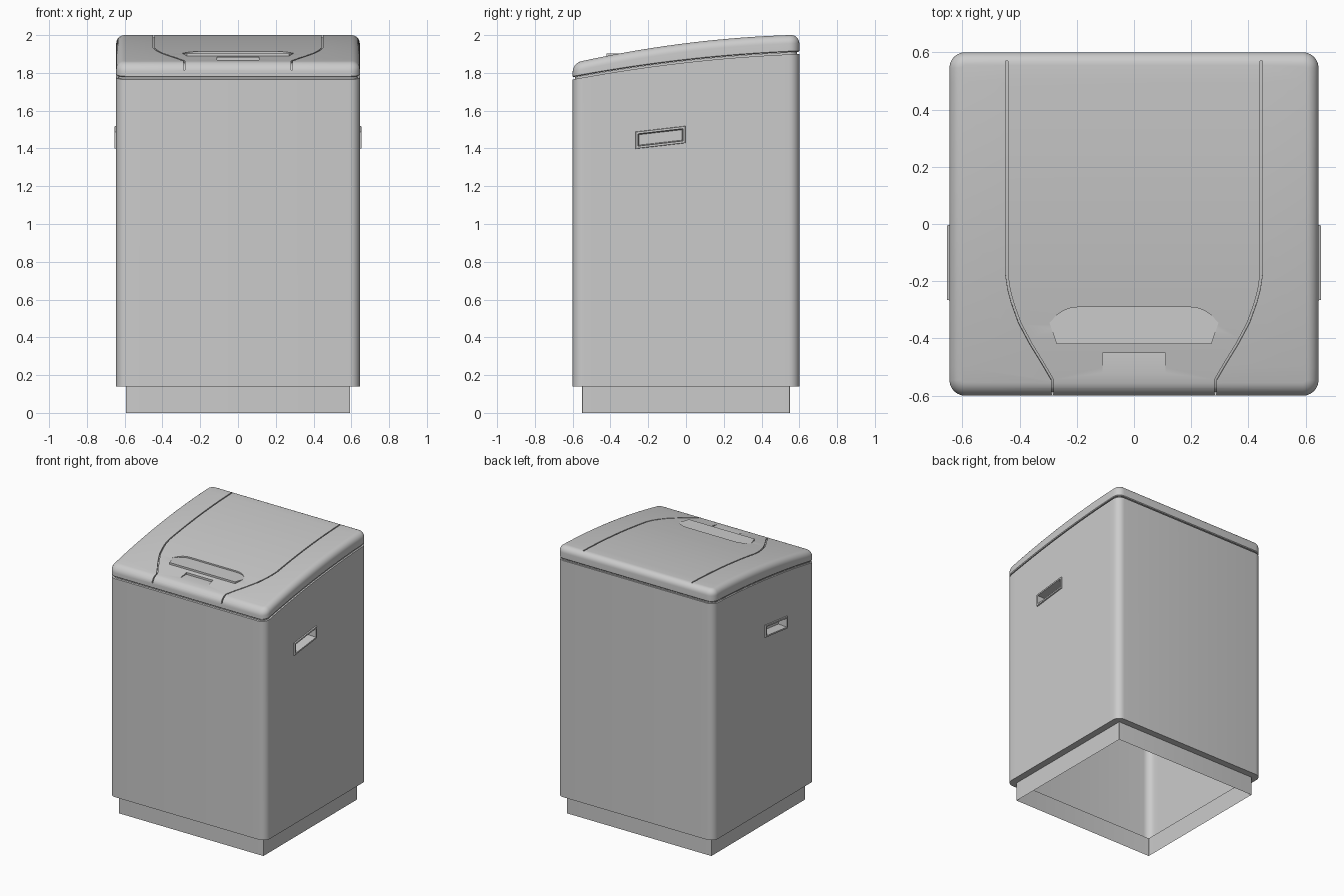
import bpy, bmesh, math
from mathutils import Vector

if "Cube" in bpy.data.objects:
    bpy.data.objects.remove(bpy.data.objects["Cube"])

HX, HY, RC, RF = 0.645, 0.60, 0.055, 0.045


def top(y):
    return 1.957 + 0.125 * y - 0.085 * y * y


def seam(y):
    return 1.867 + 0.1125 * y - 0.0625 * y * y


def finish(bm, name, smooth=True):
    bmesh.ops.recalc_face_normals(bm, faces=bm.faces)
    me = bpy.data.meshes.new(name)
    bm.to_mesh(me)
    bm.free()
    ob = bpy.data.objects.new(name, me)
    bpy.context.collection.objects.link(ob)
    if smooth:
        shade(ob)
    return ob


def activate(ob):
    bpy.ops.object.select_all(action='DESELECT')
    ob.select_set(True)
    bpy.context.view_layer.objects.active = ob


def shade(ob):
    activate(ob)
    bpy.ops.object.shade_smooth_by_angle(angle=math.radians(30))


def rounded(hx, hy, r, n=6):
    pts = []
    for k, (sx, sy) in enumerate([(1, 1), (-1, 1), (-1, -1), (1, -1)]):
        for i in range(n + 1):
            a = math.pi / 2 * (k + i / n)
            pts.append((sx * (hx - r) + r * math.cos(a), sy * (hy - r) + r * math.sin(a)))
    return pts


def loft(bm, loops, cap_start=True, cap_end=True):
    rows = [[bm.verts.new(p) for p in loop] for loop in loops]
    for a, b in zip(rows, rows[1:]):
        for i in range(len(a)):
            j = (i + 1) % len(a)
            bm.faces.new((a[i], a[j], b[j], b[i]))
    if cap_start:
        bm.faces.new(rows[0])
    if cap_end:
        bm.faces.new(rows[-1])


def cut(bm, faces, co, no):
    geom = set(faces)
    for f in faces:
        geom.update(f.edges)
        geom.update(f.verts)
    bmesh.ops.bisect_plane(bm, geom=list(geom), plane_co=co, plane_no=no, dist=1e-5)


def shell(rings, cap_start):
    """Stack of rounded rectangles; each ring's height is a function of y."""
    bm = bmesh.new()
    loft(bm, [[(x, y, i) for x, y in rounded(*r[:3])] for i, r in enumerate(rings)], cap_start)
    for k in range(-10, 11):
        cut(bm, bm.faces[:], (0, k * 0.05, 0), (0, 1, 0))
    for v in bm.verts:
        v.co.z = rings[round(v.co.z)][3](v.co.y)
    return bm


# side handle outline, slanted
YC, SLOPE = -0.135, 0.115
Y0, Y1, Z0, Z1 = -0.255, -0.015, 1.425, 1.492


def slanted(x, m):
    return [(x, y, z + SLOPE * (y - YC)) for y, z in
            [(Y0 - m, Z0 - m), (Y1 + m, Z0 - m), (Y1 + m, Z1 + m), (Y0 - m, Z1 + m)]]


# cabinet with plinth, open underneath
bm = shell([(0.594, 0.55, 0.002, lambda y: 0.0),
            (0.594, 0.55, 0.002, lambda y: 0.14),
            (HX, HY, RC, lambda y: 0.14),
            (HX, HY, RC, lambda y: seam(y) - 0.012),
            (HX - 0.012, HY - 0.012, RC - 0.012, lambda y: seam(y) - 0.012),
            (HX - 0.012, HY - 0.012, RC - 0.012, lambda y: seam(y) - 0.001)], False)
# openings for the side handles
for co, no in [((0, Y0, 0), (0, 1, 0)), ((0, Y1, 0), (0, 1, 0)),
               ((0, YC, Z0), (0, -SLOPE, 1)), ((0, YC, Z1), (0, -SLOPE, 1))]:
    cut(bm, [f for f in bm.faces if all(abs(v.co.x) > HX - 1e-4 for v in f.verts)], co, no)
hole = []
for f in bm.faces:
    c = f.calc_center_median()
    if abs(c.x) > HX - 1e-4 and Y0 < c.y < Y1 and Z0 < c.z - SLOPE * (c.y - YC) < Z1:
        hole.append(f)
bmesh.ops.delete(bm, geom=hole, context='FACES')
finish(bm, "cabinet")

# recessed side handles with raised rim
for side, s in (("right", 1), ("left", -1)):
    bm = bmesh.new()
    loft(bm, [slanted(s * x, m) for x, m in
              [(0.643, 0.012), (0.654, 0.010), (0.654, -0.001), (0.585, -0.006)]], False)
    finish(bm, side + "_side_handle", False)

# lid with rounded top edge
rings = [(HX - 0.005, HY - 0.005, RC - 0.005, seam), (HX, HY, RC, lambda y: seam(y) + 0.005)]
for i in range(9):
    a = math.pi / 2 * i / 8
    ins, drop = RF * (1 - math.cos(a)), RF * (1 - math.sin(a))
    rings.append((HX - ins, HY - ins, RC - ins, lambda y, d=drop: top(y) - d))
lid = finish(shell(rings, True), "lid", False)


def groove(s):
    """Thin cutter following the door seam over the lid and down its front."""
    plan = [(0.445, 0.57 - 0.0745 * i) for i in range(11)]
    plan += [(0.437, -0.23), (0.425, -0.275), (0.40, -0.345), (0.36, -0.42), (0.32, -0.485), (0.285, -0.545)]
    pts = [(Vector((s * x, y, top(y))), Vector((0, -0.125 + 0.17 * y, 1)).normalized()) for x, y in plan]
    for deg in (25, 40, 55, 70, 80):
        a = math.radians(deg)
        y = -HY + RF * (1 - math.sin(a))
        pts.append((Vector((s * 0.285, y, top(y) - RF * (1 - math.cos(a)))),
                    Vector((0, -math.sin(a), math.cos(a)))))
    loops = []
    for i, (p, n) in enumerate(pts):
        t = pts[min(i + 1, len(pts) - 1)][0] - pts[max(i - 1, 0)][0]
        w = t.cross(n).normalized() * 0.004
        lo, hi = p - n * 0.012, p + n * 0.03
        loops.append([lo - w, lo + w, hi + w, hi - w])
    bm = bmesh.new()
    loft(bm, loops)
    return finish(bm, "seam_cutter", False)


def prism(name, outline, z0, z1):
    bm = bmesh.new()
    loft(bm, [[(x, y, z) for x, y in outline] for z in (z0, z1)])
    return finish(bm, name, False)


half = [(0.27, -0.42), (0.295, -0.345), (0.27, -0.318), (0.245, -0.302), (0.22, -0.293), (0.19, -0.29)]
grip = half + [(-x, y) for x, y in reversed(half)]

# seams, grip pocket and latch notch cut into the lid
cutters = [groove(1), groove(-1),
           prism("grip_cutter", grip, 1.90, 2.05),
           prism("notch_cutter", [(-0.11, -0.53), (0.11, -0.53), (0.11, -0.45), (-0.11, -0.45)], 1.869, 2.0)]
for c in cutters:
    c.hide_render = True
    mod = lid.modifiers.new("cut", 'BOOLEAN')
    mod.operation, mod.solver, mod.object = 'DIFFERENCE', 'EXACT', c
    activate(lid)
    bpy.ops.object.modifier_apply(modifier=mod.name)
    bpy.data.objects.remove(c)
shade(lid)

# flat door grip
prism("door_grip", grip, 1.86, 1.903)
